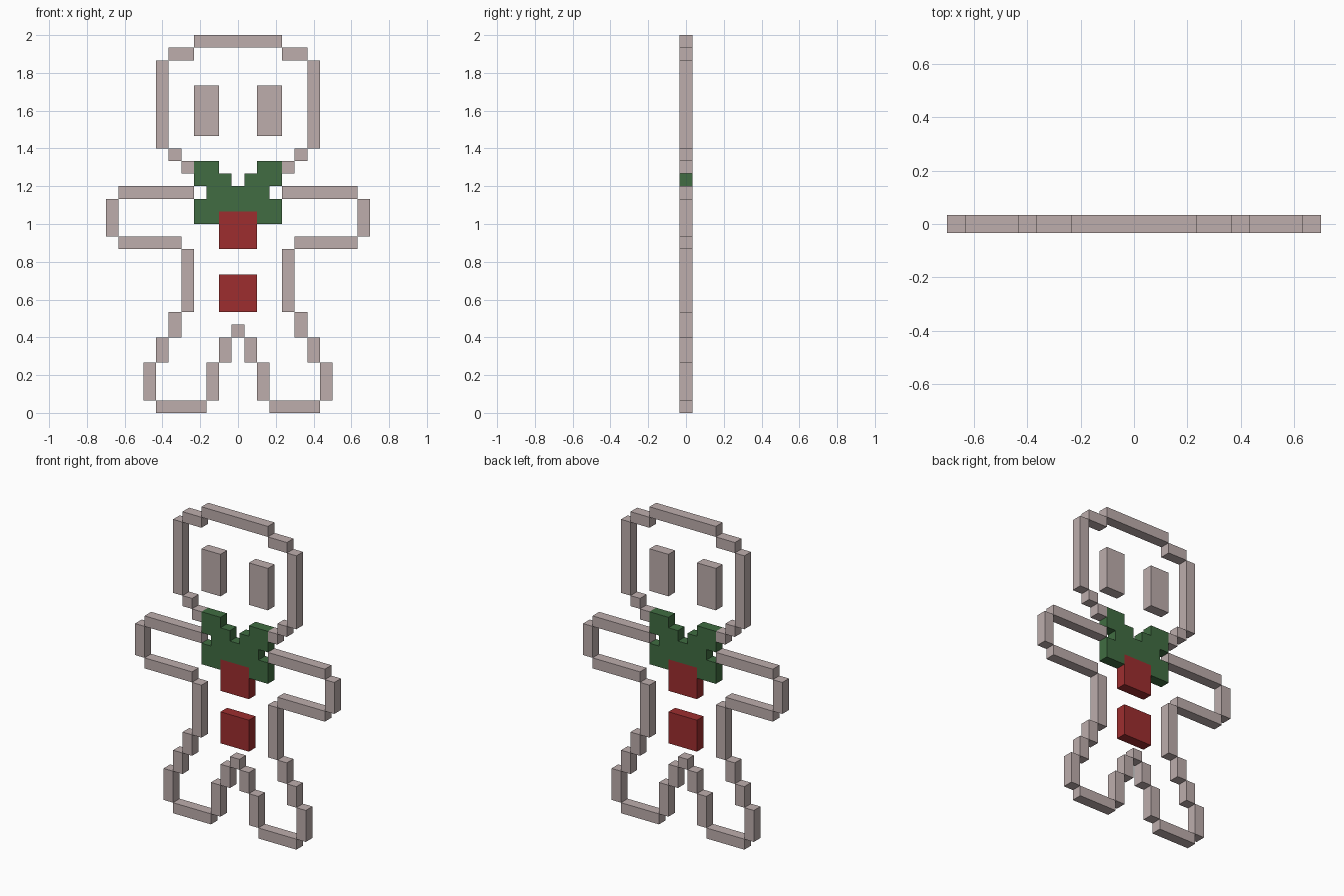
import bpy
import bmesh

cube = bpy.data.objects.get("Cube")
if cube:
    bpy.data.objects.remove(cube, do_unlink=True)

U = 2 / 30  # one pixel of the design


def material(name, rgb):
    m = bpy.data.materials.new(name)
    m.use_nodes = True
    m.diffuse_color = (*rgb, 1)
    bsdf = m.node_tree.nodes["Principled BSDF"]
    bsdf.inputs["Base Color"].default_value = (*rgb, 1)
    bsdf.inputs["Roughness"].default_value = 0.8
    return m


icing = material("pale icing", (0.51, 0.42, 0.415))
green = material("bow green", (0.052, 0.152, 0.054))
red = material("button red", (0.34, 0.027, 0.028))


def slab(name, outline, mat):
    """Extrude an x-z outline, in pixels, to a slab one pixel thick."""
    bm = bmesh.new()
    face = bm.faces.new([bm.verts.new((x * U, -U / 2, z * U)) for x, z in outline])
    out = bmesh.ops.extrude_face_region(bm, geom=[face])["geom"]
    moved = [v for v in out if isinstance(v, bmesh.types.BMVert)]
    bmesh.ops.translate(bm, verts=moved, vec=(0, U, 0))
    bmesh.ops.recalc_face_normals(bm, faces=bm.faces)
    mesh = bpy.data.meshes.new(name)
    bm.to_mesh(mesh)
    bm.free()
    mesh.materials.append(mat)
    obj = bpy.data.objects.new(name, mesh)
    bpy.context.collection.objects.link(obj)


def bar(name, x0, x1, z0, z1, mat):
    slab(name, [(x0, z0), (x1, z0), (x1, z1), (x0, z1)], mat)


# Icing bars that repeat on both sides: inner x, outer x, bottom, top
paired = {
    "upper_head": (3.5, 5.5, 28, 29),
    "head_side": (5.5, 6.5, 21, 28),
    "cheek": (4.5, 5.5, 20, 21),
    "chin": (3.5, 4.5, 19, 20),
    "eye": (1.5, 3.5, 22, 26),
    "arm_top": (3.5, 9.5, 17, 18),
    "hand": (9.5, 10.5, 14, 17),
    "arm_bottom": (4.5, 9.5, 13, 14),
    "waist": (3.5, 4.5, 8, 13),
    "hip": (4.5, 5.5, 6, 8),
    "outer_leg": (5.5, 6.5, 4, 6),
    "outer_foot": (6.5, 7.5, 1, 4),
    "sole": (2.5, 6.5, 0, 1),
    "inner_foot": (1.5, 2.5, 1, 4),
    "inner_leg": (0.5, 1.5, 4, 6),
}
for name, (a, b, z0, z1) in paired.items():
    bar("left_" + name, a, b, z0, z1, icing)
    bar("right_" + name, -b, -a, z0, z1, icing)

# Icing bars on the centre line
bar("head_top", -3.5, 3.5, 29, 30, icing)
bar("crotch", -0.5, 0.5, 6, 7, icing)

# Bow tie, notched around the upper button
half = [(1.5, 16), (1.5, 15), (3.5, 15), (3.5, 17), (2.5, 17), (2.5, 18),
        (3.5, 18), (3.5, 20), (1.5, 20), (1.5, 19), (0.5, 19), (0.5, 18)]
slab("bow_tie", half + [(-x, z) for x, z in reversed(half)], green)

# Buttons
bar("upper_button", -1.5, 1.5, 13, 16, red)
bar("lower_button", -1.5, 1.5, 8, 11, red)
